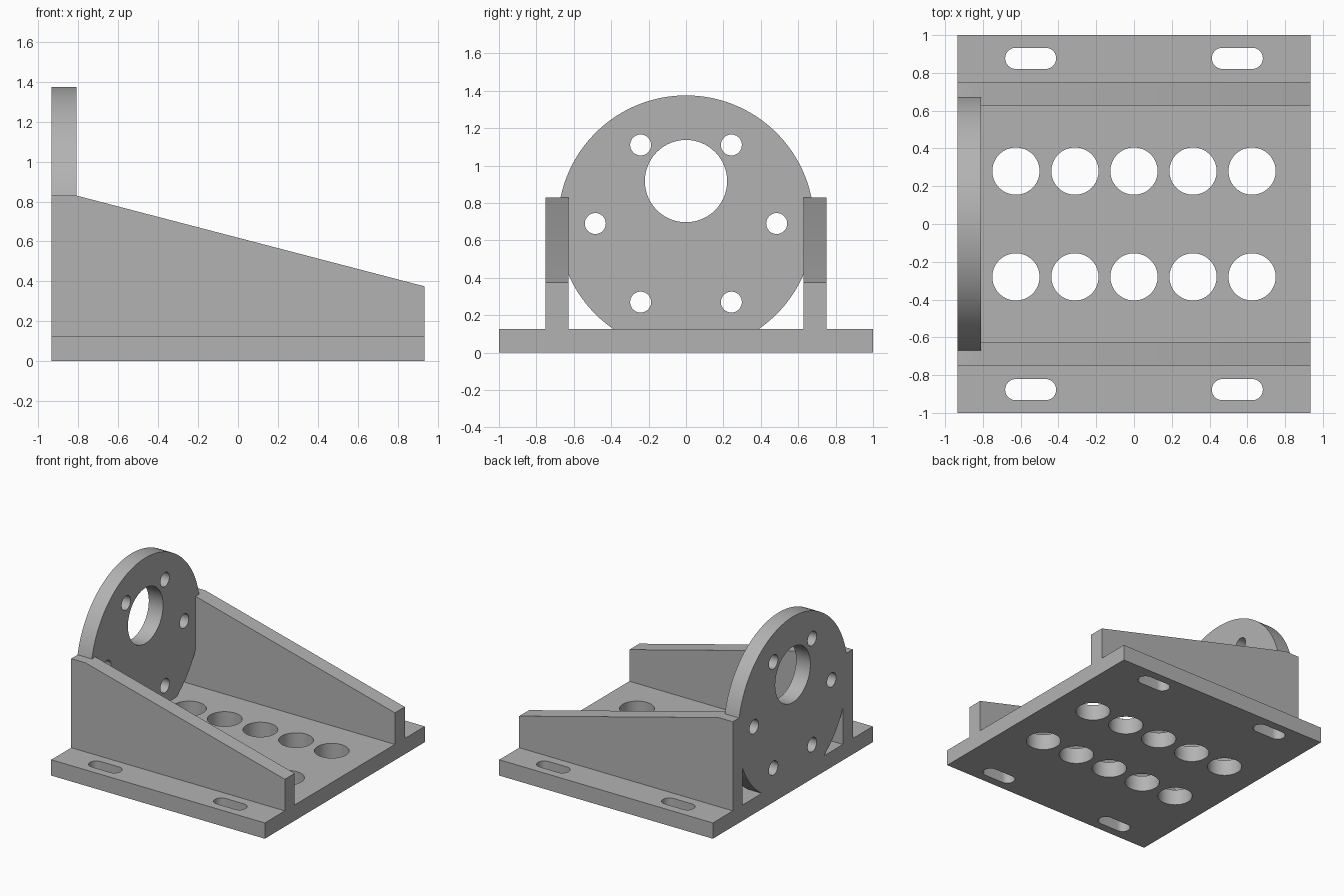
import bpy, bmesh
from math import sin, cos, asin, acos, pi
from mathutils import Matrix

cube = bpy.data.objects.get("Cube")
if cube:
    bpy.data.objects.remove(cube)

GREY = (0.45, 0.45, 0.45, 1.0)
metal = bpy.data.materials.new("grey metal")
metal.use_nodes = True
metal.diffuse_color = GREY
metal.node_tree.nodes["Principled BSDF"].inputs["Base Color"].default_value = GREY

LENGTH, BASE, THICK = 0.935, 0.125, 0.125
WALL_IN, WALL_OUT, WALL_TOP = 0.627, 0.75, 0.83
DISC_Z, DISC_R = 0.69, 0.685


def arc(cx, cy, r, start, end, steps):
    return [(cx + r * cos(start + (end - start) * i / steps),
             cy + r * sin(start + (end - start) * i / steps)) for i in range(steps + 1)]


def circle(cx, cy, r):
    return arc(cx, cy, r, 0, 2 * pi, 64)[:-1]


def slot(cx, cy, half, r):
    return (arc(cx + half, cy, r, -pi / 2, pi / 2, 20)
            + arc(cx - half, cy, r, pi / 2, 3 * pi / 2, 20))


def plate(name, loops, thickness, matrix):
    """Extruded flat profile; the first loop is the outline, the rest are holes."""
    curve = bpy.data.curves.new(name + "_profile", "CURVE")
    curve.dimensions, curve.fill_mode = "2D", "BOTH"
    curve.extrude = thickness / 2
    for loop in loops:
        spline = curve.splines.new("POLY")
        spline.points.add(len(loop) - 1)
        for point, (u, v) in zip(spline.points, loop):
            point.co = (u, v, 0, 1)
        spline.use_cyclic_u = True
    helper = bpy.data.objects.new(name + "_profile", curve)
    bpy.context.collection.objects.link(helper)
    mesh = bpy.data.meshes.new_from_object(
        helper.evaluated_get(bpy.context.evaluated_depsgraph_get()))
    bpy.data.objects.remove(helper)
    # Weld caps to sides and place the part
    bm = bmesh.new()
    bm.from_mesh(mesh)
    bmesh.ops.remove_doubles(bm, verts=bm.verts, dist=1e-5)
    bmesh.ops.transform(bm, matrix=matrix, verts=bm.verts)
    bmesh.ops.recalc_face_normals(bm, faces=bm.faces)
    bm.to_mesh(mesh)
    bm.free()
    mesh.name = name
    mesh.materials.clear()
    mesh.materials.append(metal)
    obj = bpy.data.objects.new(name, mesh)
    bpy.context.collection.objects.link(obj)
    bpy.ops.object.select_all(action="DESELECT")
    obj.select_set(True)
    bpy.context.view_layer.objects.active = obj
    bpy.ops.object.shade_smooth_by_angle(angle=pi / 6)
    return obj


# Base plate with two rows of round holes and four mounting slots
loops = [[(-LENGTH, -1), (LENGTH, -1), (LENGTH, 1), (-LENGTH, 1)]]
for side in (-1, 1):
    loops += [circle(0.3125 * i, side * 0.28, 0.125) for i in range(-2, 3)]
    loops += [slot(x, side * 0.877, 0.079, 0.056) for x in (-0.547, 0.547)]
plate("base_plate", loops, BASE, Matrix.Translation((0, 0, BASE / 2)))

# Sloping side walls
wall = [(-LENGTH, BASE), (LENGTH, BASE), (LENGTH, 0.375),
        (THICK - LENGTH, WALL_TOP), (-LENGTH, WALL_TOP)]
for name, side in (("right_wall", -1), ("left_wall", 1)):
    shift = Matrix.Translation((0, side * (WALL_IN + WALL_OUT) / 2, 0))
    plate(name, [wall], WALL_OUT - WALL_IN, shift @ Matrix.Rotation(pi / 2, 4, "X"))

# Round flange, seated on the base and fitted between and over the walls
over = asin((WALL_TOP - DISC_Z) / DISC_R)
under = acos(WALL_IN / DISC_R)
foot = asin((DISC_Z - BASE) / DISC_R)
outline = (arc(0, DISC_Z, DISC_R, over, pi - over, 96) + [(-WALL_IN, WALL_TOP)]
           + arc(0, DISC_Z, DISC_R, pi + under, pi + foot, 20)
           + arc(0, DISC_Z, DISC_R, -foot, -under, 20) + [(WALL_IN, WALL_TOP)])
loops = [outline, circle(0, 0.917, 0.22)]
loops += [circle(0.485 * cos(i * pi / 3), DISC_Z + 0.485 * sin(i * pi / 3), 0.056)
          for i in range(6)]
upright = Matrix(((0, 0, 1, THICK / 2 - LENGTH), (1, 0, 0, 0), (0, 1, 0, 0), (0, 0, 0, 1)))
plate("round_flange", loops, THICK, upright)
